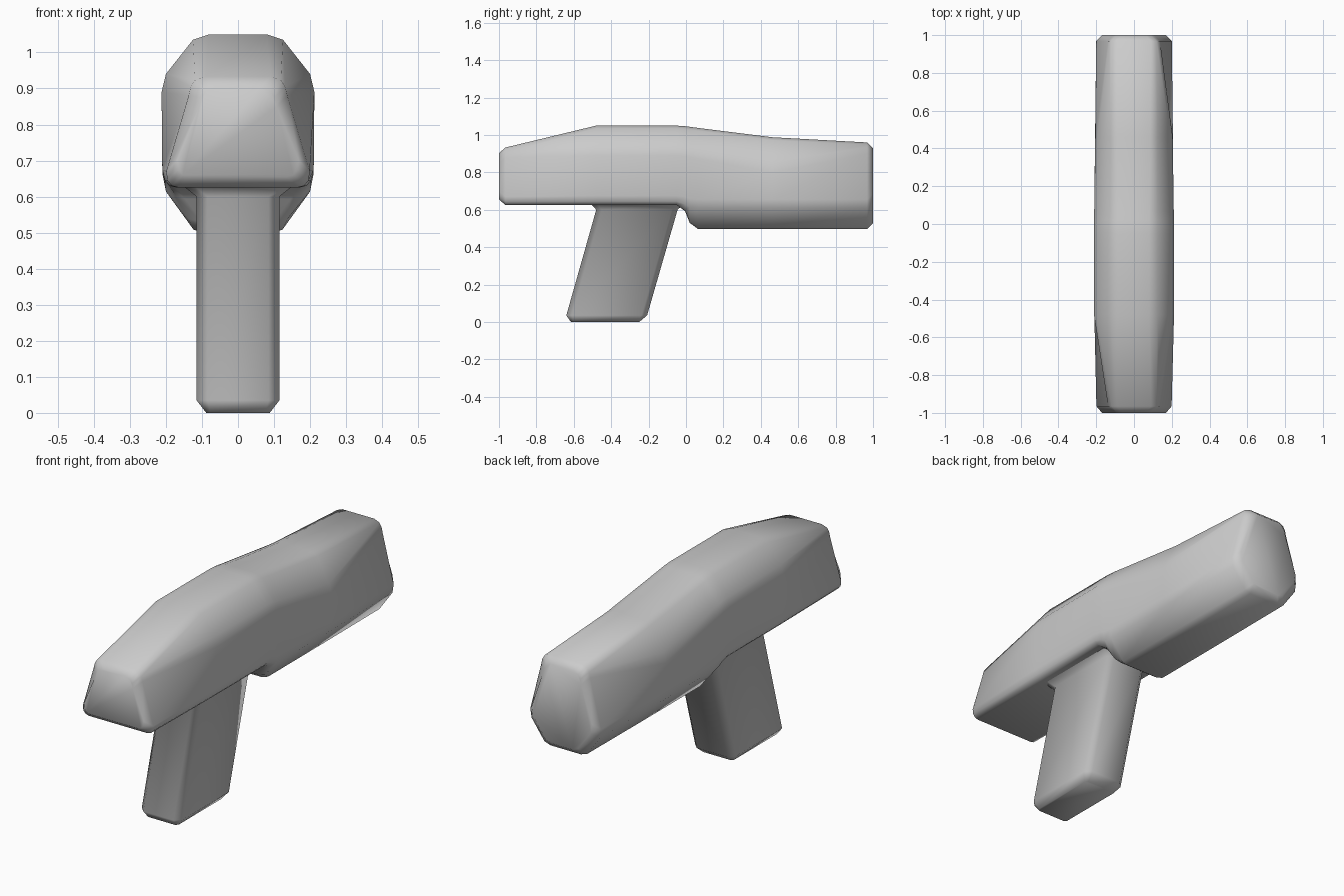
import bpy, bmesh, math

if "Cube" in bpy.data.objects:
    bpy.data.objects.remove(bpy.data.objects["Cube"])


def loft(name, rings):
    """Skin a list of closed rings and cap the two ends."""
    bm = bmesh.new()
    loops = [[bm.verts.new(p) for p in ring] for ring in rings]
    n = len(loops[0])
    for lo, hi in zip(loops, loops[1:]):
        for i in range(n):
            j = (i + 1) % n
            bm.faces.new((lo[i], lo[j], hi[j], hi[i]))
    bm.faces.new(loops[0])
    bm.faces.new(loops[-1])
    bmesh.ops.recalc_face_normals(bm, faces=bm.faces)
    mesh = bpy.data.meshes.new(name)
    bm.to_mesh(mesh)
    bm.free()
    ob = bpy.data.objects.new(name, mesh)
    bpy.context.collection.objects.link(ob)
    bpy.ops.object.select_all(action='DESELECT')
    ob.select_set(True)
    bpy.context.view_layer.objects.active = ob
    bpy.ops.object.shade_smooth_by_angle(angle=math.radians(60))
    return ob


def mirrored(y, half):
    """Close a half profile (x, z), bottom to top, across x = 0."""
    return [(x, y, z) for x, z in half] + [(-x, y, z) for x, z in reversed(half)]


def inset(half, d, zmid):
    """Pull a half profile inwards for the chamfered ends."""
    return [(x - d * min(1, x / 0.1), z + (d if z < zmid else -d)) for x, z in half]


# Body: lower and upper parts of the half profile
flat = [(0.17, 0.625), (0.19, 0.63), (0.203, 0.645), (0.21, 0.675)]
step1 = [(0.145, 0.593), (0.172, 0.6), (0.202, 0.63), (0.21, 0.67)]
step2 = [(0.1, 0.53), (0.137, 0.538), (0.2, 0.615), (0.209, 0.66)]
deep = [(0.085, 0.497), (0.123, 0.508), (0.197, 0.61), (0.206, 0.655)]
hump = [(0.212, 0.89), (0.2, 0.94), (0.125, 1.035), (0.08, 1.05)]
mid = [(0.205, 0.80), (0.193, 0.85), (0.125, 0.972), (0.085, 0.988)]
nose = [(0.137, 0.88), (0.131, 0.905), (0.119, 0.923), (0.09, 0.933)]
tail = [(0.138, 0.90), (0.132, 0.927), (0.119, 0.948), (0.09, 0.96)]


def blend(a, b, t):
    return [(p[0] + (q[0] - p[0]) * t, p[1] + (q[1] - p[1]) * t) for p, q in zip(a, b)]


nose_low = [(0.165, 0.625), (0.183, 0.63), (0.196, 0.645), (0.199, 0.67)]
tail_low = [(0.085, 0.497), (0.12, 0.508), (0.193, 0.61), (0.2, 0.655)]
sections = [
    (-1.0, inset(nose_low + nose, 0.03, 0.75)),
    (-0.965, nose_low + nose),
    (-0.48, flat + hump),
    (-0.05, flat + hump),
    (-0.005, step1 + blend(hump, mid, 0.05)),
    (0.02, step2 + blend(hump, mid, 0.1)),
    (0.065, deep + blend(hump, mid, 0.2)),
    (0.46, deep + mid),
    (0.968, tail_low + tail),
    (1.0, inset(tail_low + tail, 0.03, 0.75)),
]
loft("body", [mirrored(y, half) for y, half in sections])


# Grip: raked chamfered bar, flaring where it meets the body
def grip_ring(z, y0, y1, w, c=0.03):
    pts = [(w, y0 + c), (w, y1 - c), (w - c, y1), (c - w, y1),
           (-w, y1 - c), (-w, y0 + c), (c - w, y0), (w - c, y0)]
    return [(x, y, z) for x, y in pts]


loft("grip", [
    grip_ring(0.0, -0.615, -0.25, 0.088, 0.012),
    grip_ring(0.035, -0.64, -0.208, 0.115),
    grip_ring(0.6, -0.48, -0.045, 0.115),
    grip_ring(0.628, -0.505, -0.015, 0.15),
])
